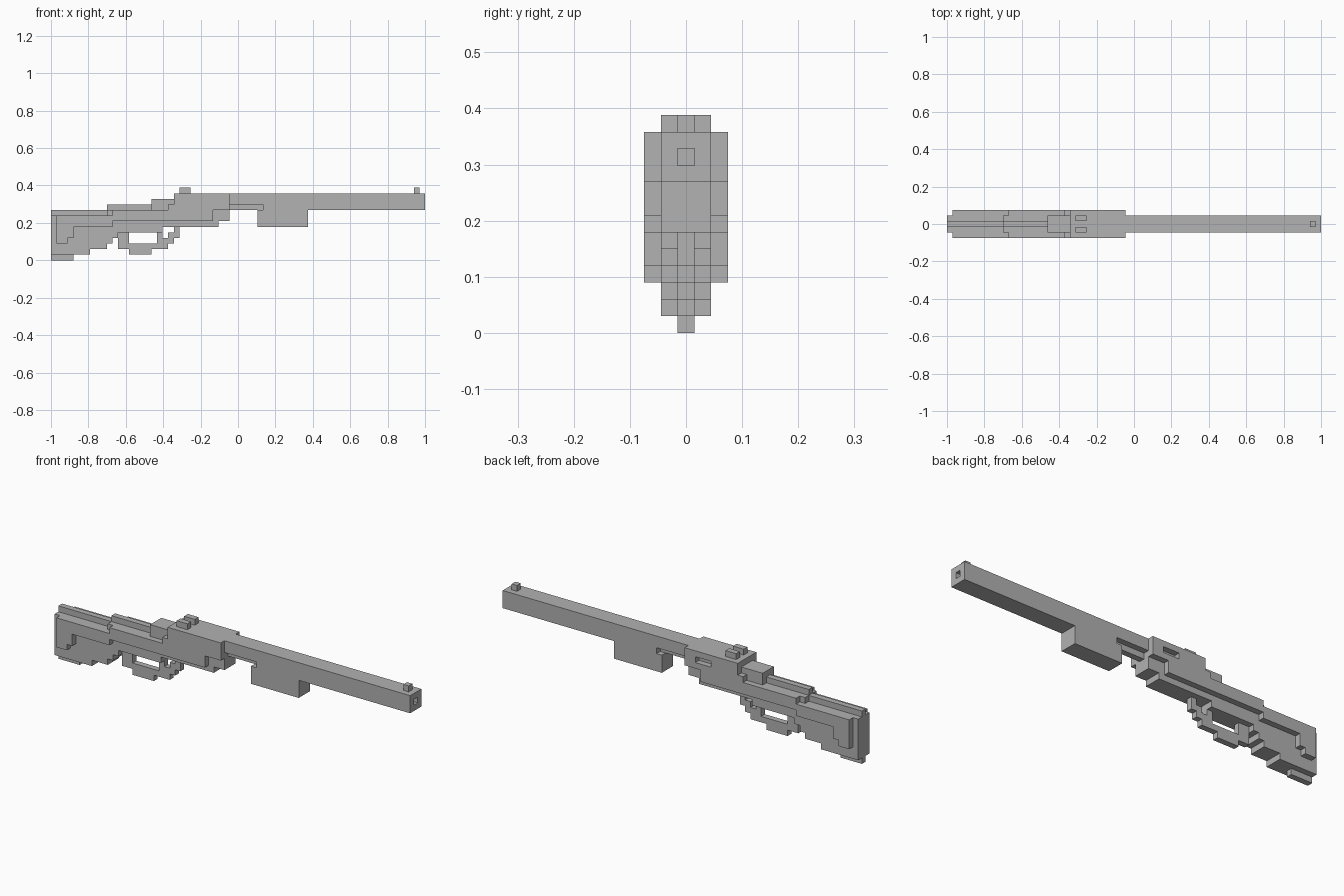
import bpy
import bmesh

if "Cube" in bpy.data.objects:
    bpy.data.objects.remove(bpy.data.objects["Cube"], do_unlink=True)

LENGTH = 67          # blocks along the longest side
U = 2 / LENGTH       # size of one block

grey = bpy.data.materials.new("plain grey")
grey.use_nodes = True
colour = (0.445, 0.445, 0.445, 1)
grey.diffuse_color = colour
grey.node_tree.nodes["Principled BSDF"].inputs["Base Color"].default_value = colour


def slab(name, outline, y0, y1):
    """Extrude a side outline, in blocks, from y0 to y1."""
    bm = bmesh.new()
    verts = [bm.verts.new(((x - LENGTH / 2) * U, y0 * U, z * U)) for x, z in outline]
    face = bm.faces.new(verts)
    grown = bmesh.ops.extrude_face_region(bm, geom=[face])["geom"]
    moved = [g for g in grown if isinstance(g, bmesh.types.BMVert)]
    bmesh.ops.translate(bm, verts=moved, vec=(0, (y1 - y0) * U, 0))
    bmesh.ops.recalc_face_normals(bm, faces=bm.faces)
    mesh = bpy.data.meshes.new(name)
    bm.to_mesh(mesh)
    bm.free()
    mesh.materials.append(grey)
    obj = bpy.data.objects.new(name, mesh)
    bpy.context.collection.objects.link(obj)
    return obj


def block(name, x0, x1, z0, z1, y0, y1):
    return slab(name, [(x0, z0), (x1, z0), (x1, z1), (x0, z1)], y0, y1)


def cut(obj, cutter):
    cutter.hide_render = True
    cutter.hide_viewport = True
    cutter.display_type = 'WIRE'
    mod = obj.modifiers.new("cut", 'BOOLEAN')
    mod.operation = 'DIFFERENCE'
    mod.solver = 'EXACT'
    mod.object = cutter


THIN, MID, WIDE = 0.5, 1.5, 2.5

# Stock with its stepped underside
slab("stock", [(0, 1), (7, 1), (7, 2), (10, 2), (10, 3), (11, 3), (11, 8), (0, 8)], -MID, MID)
block("stock_toe", 0, 4, 0, 1, -THIN, THIN)
block("stock_ridge", 0, 10, 8, 9, -THIN, THIN)
block("stock_shoulder", 10, 11, 8, 9, -MID, MID)
block("rear_ridge", 10, 18, 9, 10, -THIN, THIN)

# Receiver core
slab("receiver", [(11, 4), (12, 4), (12, 5), (20, 5), (20, 6), (30, 6), (30, 7), (32, 7),
                  (32, 12), (22, 12), (22, 11), (18, 11), (18, 9), (11, 9)], -MID, MID)

# Side panels, one per side
panel = [(1, 3), (3, 3), (3, 4), (4, 4), (4, 6), (11, 6), (11, 7), (29, 7), (29, 9),
         (32, 9), (32, 12), (22, 12), (22, 10), (21, 10), (21, 9), (11, 9), (11, 8), (1, 8)]
slab("right_side_panel", panel, -WIDE, -MID)
left_panel = slab("left_side_panel", panel, MID, WIDE)
cut(left_panel, block("port_cutter", 27, 30, 10, 11, 1, 3))

# Trigger and guard
slab("trigger_guard", [(12, 5), (12, 2), (14, 2), (14, 1), (18, 1), (18, 2), (21, 2), (21, 3),
                       (22, 3), (22, 4), (23, 4), (23, 6), (22, 6), (22, 5), (21, 5), (21, 4),
                       (20, 4), (20, 3), (14, 3), (14, 5)], -THIN, THIN)
block("trigger", 19, 20, 3, 5, -THIN, THIN)

# Barrel, inner tube and fore grip
barrel = slab("barrel", [(32, 10), (38, 10), (38, 9), (LENGTH, 9), (LENGTH, 12), (32, 12)], -MID, MID)
cut(barrel, block("muzzle_cutter", LENGTH - 2, LENGTH + 1, 10, 11, -THIN, THIN))
block("inner_tube", 32, 38, 9, 10, -THIN, THIN)
block("fore_grip", 37, 46, 6, 9, -MID, MID)

# Sights
block("front_sight", 65, 66, 12, 13, -THIN, THIN)
for side, y in (("right", -MID), ("left", THIN)):
    block(side + "_rear_sight", 23, 25, 12, 13, y, y + 1)
